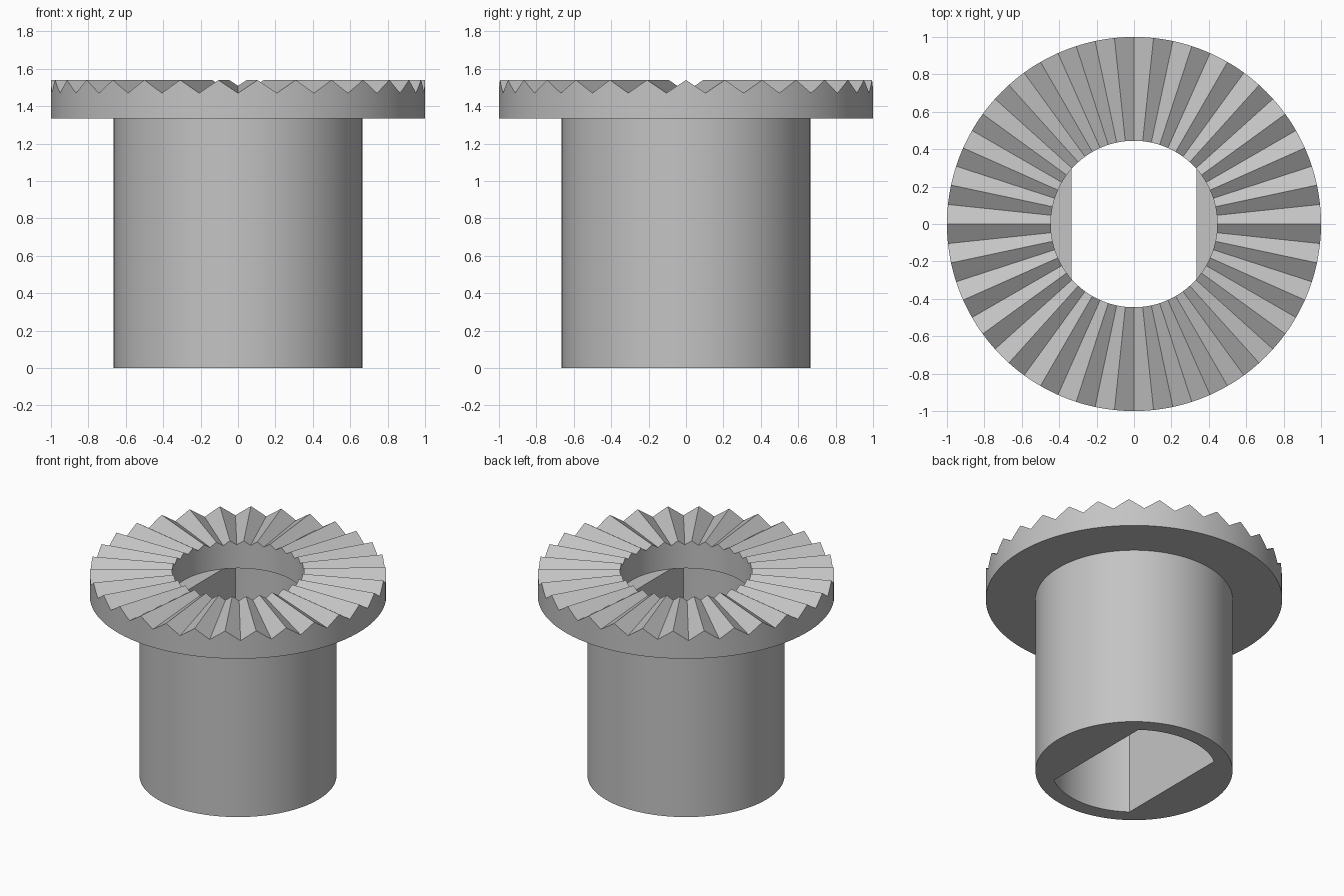
import bpy, bmesh, math

cube = bpy.data.objects.get("Cube")
if cube:
    bpy.data.objects.remove(cube, do_unlink=True)

TEETH = 30
STEPS = 8              # segments per tooth
SEGMENTS = TEETH * STEPS
FLANGE_R, BORE_R, TUBE_R = 1.0, 0.445, 0.665
SLOT_R, SLOT_HALF = 0.555, 0.333
FLANGE_Z, TOP_Z, TOOTH_DEPTH = 1.335, 1.54, 0.07

grey = bpy.data.materials.new("plain grey")
grey.use_nodes = True
colour = (0.55, 0.55, 0.55, 1)
grey.diffuse_color = colour
grey.node_tree.nodes["Principled BSDF"].inputs["Base Color"].default_value = colour


def ring(name, angles, inner, outer, bottom, top):
    """Closed ring; inner(t) gives the hole radius, top(r, t) the upper height."""
    bm = bmesh.new()
    loops = []
    for t in angles:
        r = inner(t)
        section = [(r, bottom), (outer, bottom), (outer, top(outer, t)), (r, top(r, t))]
        loops.append([bm.verts.new((q * math.cos(t), q * math.sin(t), z)) for q, z in section])
    for a, b in zip(loops, loops[1:] + loops[:1]):
        for k in range(4):
            j = (k + 1) % 4
            bm.faces.new((a[k], b[k], b[j], a[j]))
    bmesh.ops.recalc_face_normals(bm, faces=bm.faces)
    mesh = bpy.data.meshes.new(name)
    bm.to_mesh(mesh)
    bm.free()
    mesh.materials.append(grey)
    obj = bpy.data.objects.new(name, mesh)
    bpy.context.collection.objects.link(obj)
    bpy.ops.object.select_all(action='DESELECT')
    obj.select_set(True)
    bpy.context.view_layer.objects.active = obj
    bpy.ops.object.shade_smooth_by_angle(angle=math.radians(25))
    return obj


def tooth_top(r, t):
    # Crest at angle zero; valleys get shallower towards the centre
    phase = (t / math.tau * TEETH) % 1
    return TOP_Z - TOOTH_DEPTH * r * (1 - abs(2 * phase - 1))


def slot_radius(t):
    # Round hole cut off by two flats
    return min(SLOT_R, SLOT_HALF / max(abs(math.cos(t)), 0.001))


even = [math.tau * i / SEGMENTS for i in range(SEGMENTS)]

# Toothed flange with round bore
ring("toothed_flange", even, lambda t: BORE_R, FLANGE_R, FLANGE_Z, tooth_top)

# Sleeve with flat-sided slot, with exact corners added to the loop
c = math.acos(SLOT_HALF / SLOT_R)
corners = [c, math.pi - c, math.pi + c, math.tau - c]
angles = sorted([t for t in even if min(abs(t - k) for k in corners) > 0.005] + corners)
ring("sleeve", angles, slot_radius, TUBE_R, 0, lambda r, t: FLANGE_Z)
